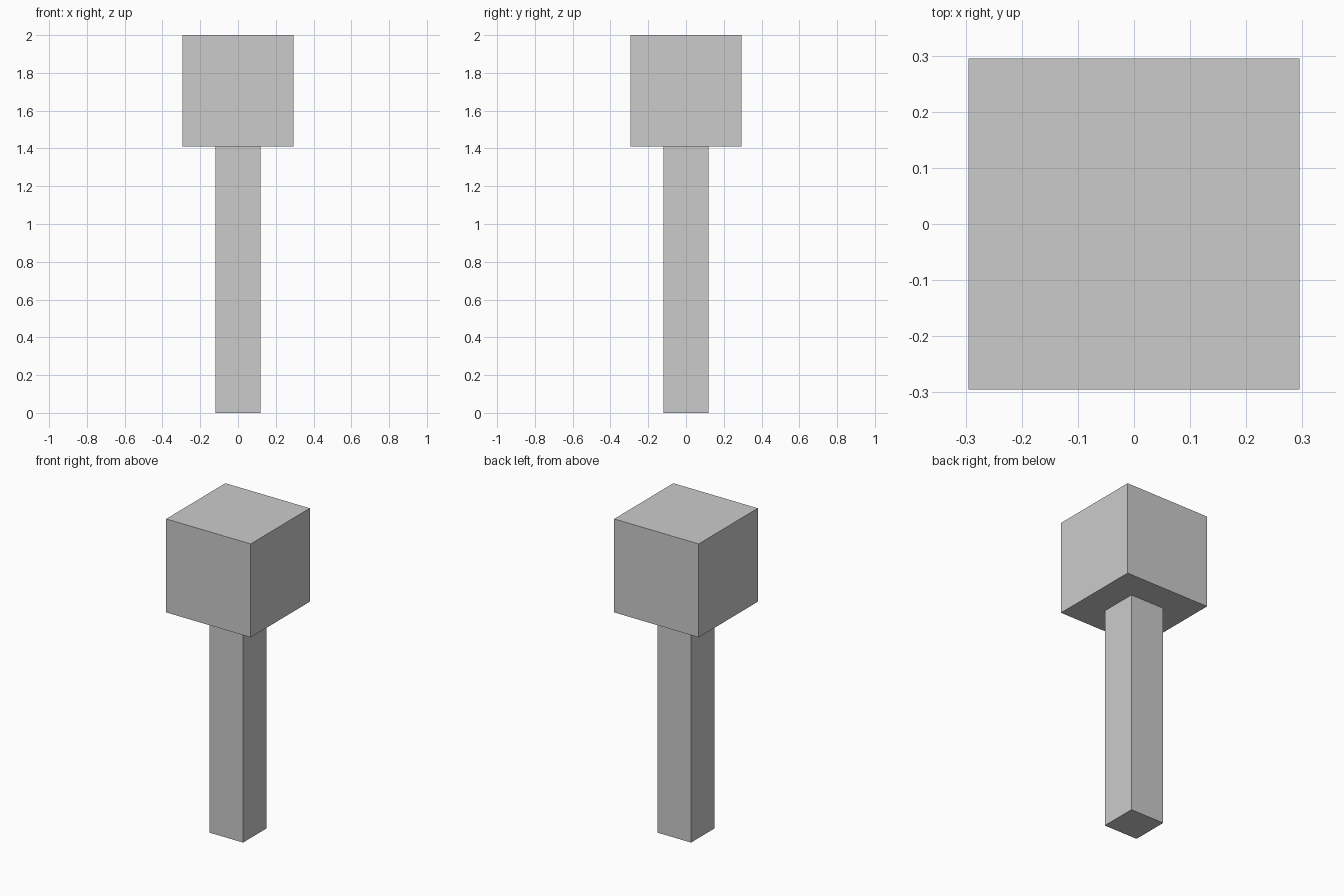
import bpy

if "Cube" in bpy.data.objects:
    bpy.data.objects.remove(bpy.data.objects["Cube"])

HEAD = 0.59      # cube edge length
SHAFT = 0.236    # shaft thickness
JOINT = 2.0 - HEAD


def box(name, width, z0, z1):
    """Square, centred block between two heights."""
    bpy.ops.mesh.primitive_cube_add(size=1, location=(0, 0, (z0 + z1) / 2))
    obj = bpy.context.object
    obj.name = name
    obj.scale = (width, width, z1 - z0)
    bpy.ops.object.transform_apply(location=False, rotation=False, scale=True)
    return obj


# Slim square shaft standing on the ground
box("shaft", SHAFT, 0.0, JOINT)

# Cubic head resting on the shaft
box("head", HEAD, JOINT, 2.0)
